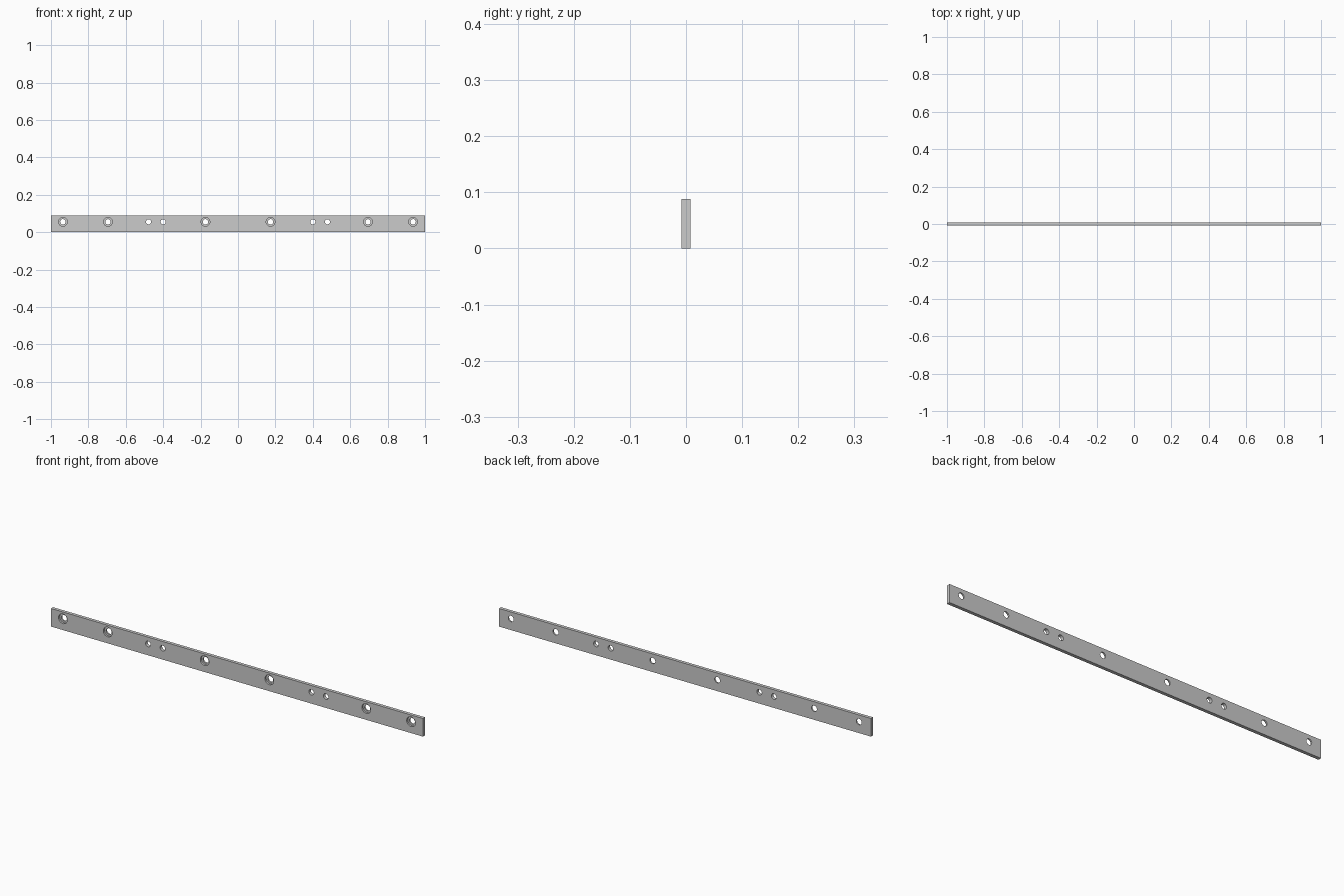
import bpy
from math import radians

if "Cube" in bpy.data.objects:
    bpy.data.objects.remove(bpy.data.objects["Cube"])

LENGTH, THICK, HEIGHT = 2.0, 0.016, 0.088
HOLE_Z = 0.055
BORE_DEPTH = 0.009

# Flat bar
bpy.ops.mesh.primitive_cube_add(size=1, location=(0, 0, HEIGHT / 2))
bar = bpy.context.object
bar.name = "mounting_bar"
bar.scale = (LENGTH, THICK, HEIGHT)
bpy.ops.object.transform_apply(location=False, rotation=False, scale=True)


def drill(name, x, radius, y0, y1):
    """Cut a round hole along y, then remove the cutter."""
    bpy.ops.mesh.primitive_cylinder_add(
        vertices=32, radius=radius, depth=y1 - y0,
        location=(x, (y0 + y1) / 2, HOLE_Z), rotation=(radians(90), 0, 0))
    cutter = bpy.context.object
    cutter.name = name
    cutter.hide_render = True
    mod = bar.modifiers.new(name, 'BOOLEAN')
    mod.operation = 'DIFFERENCE'
    mod.solver = 'EXACT'
    mod.object = cutter
    bpy.context.view_layer.objects.active = bar
    bpy.ops.object.modifier_apply(modifier=mod.name)
    bpy.data.objects.remove(cutter, do_unlink=True)


for side in (-1, 1):
    # Counterbored screw holes, recessed from the front
    for x in (0.174, 0.695, 0.936):
        drill("counterbore", side * x, 0.0235, -0.05, -THICK / 2 + BORE_DEPTH)
        drill("screw_hole", side * x, 0.0145, -0.05, 0.05)
    # Plain pin holes
    for x in (0.4, 0.478):
        drill("pin_hole", side * x, 0.0135, -0.05, 0.05)

# Smooth hole walls, sharp edges elsewhere
bpy.ops.object.select_all(action='DESELECT')
bar.select_set(True)
bpy.context.view_layer.objects.active = bar
bpy.ops.object.shade_smooth_by_angle(angle=radians(30))
